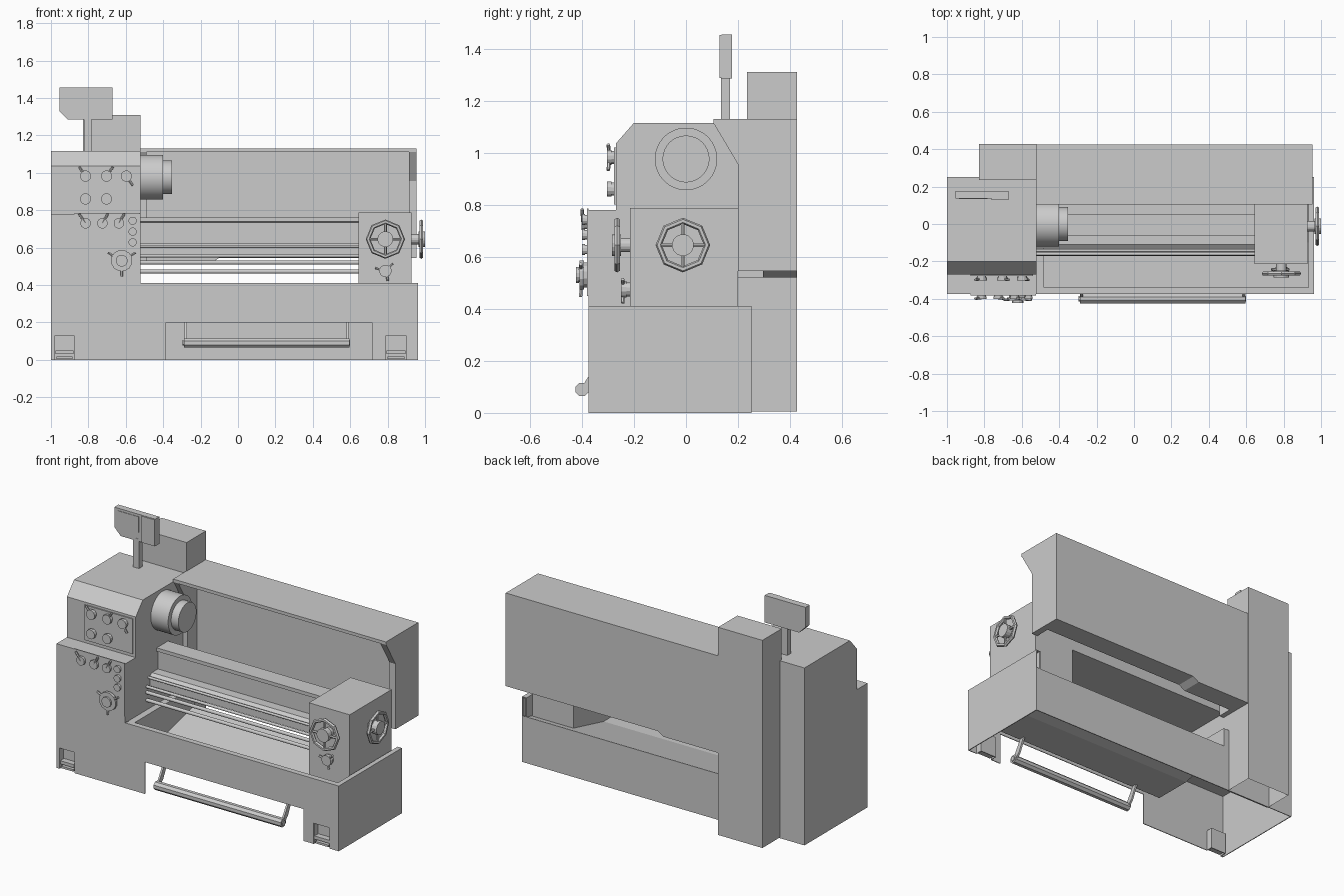
import bpy, bmesh, math
from mathutils import Vector, Matrix


def finish(name, bm):
    bmesh.ops.recalc_face_normals(bm, faces=bm.faces)
    me = bpy.data.meshes.new(name)
    bm.to_mesh(me)
    bm.free()
    ob = bpy.data.objects.new(name, me)
    bpy.context.collection.objects.link(ob)
    return ob


def box(name, x0, x1, y0, y1, z0, z1, open_bottom=False):
    bm = bmesh.new()
    m = Matrix.Translation(((x0 + x1) / 2, (y0 + y1) / 2, (z0 + z1) / 2)) @ \
        Matrix.Diagonal((x1 - x0, y1 - y0, z1 - z0, 1))
    bmesh.ops.create_cube(bm, size=1, matrix=m)
    if open_bottom:
        low = min(bm.faces, key=lambda f: f.calc_center_median().z)
        bmesh.ops.delete(bm, geom=[low], context='FACES_ONLY')
    return finish(name, bm)


def prism(name, pts, axis, a, b):
    """Extrude a profile: axis 'x' takes (y, z) points, axis 'y' takes (x, z)."""
    bm = bmesh.new()
    pos = (lambda p: (a, p[0], p[1])) if axis == 'x' else (lambda p: (p[0], a, p[1]))
    face = bm.faces.new([bm.verts.new(pos(p)) for p in pts])
    ext = bmesh.ops.extrude_face_region(bm, geom=[face])['geom']
    move = Vector((b - a, 0, 0)) if axis == 'x' else Vector((0, b - a, 0))
    bmesh.ops.translate(bm, vec=move, verts=[v for v in ext if isinstance(v, bmesh.types.BMVert)])
    return finish(name, bm)


def rod(name, p, q, r, n=12, smooth=False):
    p, q = Vector(p), Vector(q)
    bm = bmesh.new()
    rot = (q - p).to_track_quat('Z', 'Y').to_matrix().to_4x4()
    m = Matrix.Translation((p + q) / 2) @ rot @ Matrix.Rotation(math.pi / n, 4, 'Z')
    bmesh.ops.create_cone(bm, cap_ends=True, segments=n, radius1=r, radius2=r,
                          depth=(q - p).length, matrix=m)
    ob = finish(name, bm)
    if smooth:
        for poly in ob.data.polygons:
            poly.use_smooth = len(poly.vertices) == 4
    return ob


def wheel(name, base, d, reach):
    """Octagonal handwheel on a shaft along d."""
    base, d = Vector(base), Vector(d)
    c = base + d * (reach - 0.02)
    rot = d.to_track_quat('Z', 'Y')
    bpy.ops.mesh.primitive_torus_add(major_segments=8, minor_segments=6, major_radius=0.093,
                                     minor_radius=0.012, location=c)
    ob = bpy.context.object
    ob.name = name + "_rim"
    ob.rotation_euler = rot.to_euler()
    rod(name + "_shaft", base, base + d * (reach - 0.03), 0.028, 16)
    rod(name + "_hub", c - d * 0.016, base + d * reach, 0.042, 16)
    for k in range(4):
        s = rot @ Vector((math.cos(k * math.pi / 2), math.sin(k * math.pi / 2), 0))
        rod(name + "_spoke", c + s * 0.035, c + s * 0.086, 0.008, 6)


def knob(name, x, y, z, r, depth, lever_angles=(), lever=0.06):
    rod(name + "_collar", (x, y, z), (x, y - depth * 0.4, z), r * 0.85)
    rod(name, (x, y - depth * 0.4, z), (x, y - depth, z), r)
    for a in lever_angles:
        a = math.radians(a)
        yy = y - depth * 0.7
        rod(name + "_lever", (x, yy, z),
            (x + lever * math.cos(a), yy - 0.004, z + lever * math.sin(a)), 0.007, 6)


# Sheet-metal base: front panel with a notch and two foot pockets, open underneath
prism("base_front", [(-1, 0), (-0.98, 0), (-0.98, 0.13), (-0.875, 0.13), (-0.875, 0),
                     (-0.385, 0), (-0.385, 0.2), (0.717, 0.2), (0.717, 0),
                     (0.788, 0), (0.788, 0.13), (0.9, 0.13), (0.9, 0),
                     (0.963, 0), (0.963, 0.41), (-1, 0.41)], 'y', -0.375, -0.37)
box("base_right_end", 0.958, 0.963, -0.375, 0.252, 0, 0.41)
box("base_left_end", -1, -0.995, -0.375, 0.252, 0, 0.41)
box("base_back", -1, 0.963, 0.247, 0.252, 0, 0.29)
box("base_back_left", -1, -0.48, 0.247, 0.252, 0.29, 0.41)

# Chip tray sunk into the base, its floor sloping down to the front
prism("tray_floor", [(-0.34, 0.2), (-0.1, 0.2), (0.252, 0.285), (0.252, 0.29),
                     (-0.1, 0.205), (-0.34, 0.205)], 'x', -0.48, 0.933)
box("tray_front_wall", -0.48, 0.933, -0.345, -0.34, 0.2, 0.41)
for x in (-0.485, 0.933):
    prism("tray_side_wall", [(-0.345, 0.2), (-0.1, 0.2), (0.252, 0.285), (0.252, 0.41),
                             (-0.345, 0.41)], 'x', x, x + 0.005)
box("base_front_rim", -0.52, 0.963, -0.375, -0.34, 0.405, 0.41)
box("base_right_rim", 0.933, 0.963, -0.34, 0.252, 0.405, 0.41)
box("base_left_rim", -0.525, -0.48, -0.34, 0.252, 0.405, 0.41)

# Levelling feet in their pockets
for x0, x1 in ((-0.98, -0.875), (0.788, 0.9)):
    box("foot_pocket_back", x0, x1, -0.335, -0.33, 0, 0.13)
    box("foot_pocket_top", x0, x1, -0.37, -0.33, 0.13, 0.135)
    for x in (x0, x1):
        box("foot_pocket_side", x - 0.002, x + 0.002, -0.37, -0.33, 0, 0.13)
    box("foot_plate", x0 + 0.005, x1 - 0.005, -0.372, -0.33, 0.03, 0.05)
    box("foot_pad", x0 + 0.01, x1 - 0.01, -0.372, -0.33, 0.005, 0.018)

# Foot brake bar with bent arms
rod("brake_bar", (-0.29, -0.4, 0.09), (0.595, -0.4, 0.09), 0.027, 8)
rod("brake_bar_core", (-0.296, -0.4, 0.09), (0.6, -0.4, 0.09), 0.016, 8)
for x in (-0.286, 0.58):
    prism("brake_arm", [(-0.41, 0.085), (-0.395, 0.07), (-0.35, 0.115), (-0.31, 0.2),
                        (-0.34, 0.2), (-0.375, 0.14)], 'x', x, x + 0.012)

# Gearbox and headstock
box("gearbox_base", -1, -0.522, -0.375, 0.252, 0.41, 0.44)
box("gearbox", -1, -0.522, -0.375, 0.252, 0.44, 0.78)
prism("headstock", [(-0.27, 0.78), (-0.27, 1.035), (-0.2, 1.115), (0.252, 1.115), (0.252, 0.78)],
      'x', -1, -0.522)
box("headstock_panel", -0.875, -0.54, -0.277, -0.27, 0.8, 1.02)
box("gearbox_panel", -0.875, -0.524, -0.381, -0.375, 0.45, 0.785)

# Spindle chuck
rod("chuck_body", (-0.53, 0, 0.976), (-0.402, 0, 0.976), 0.12, 40, True)
rod("chuck_nose", (-0.41, 0, 0.976), (-0.352, 0, 0.976), 0.09, 40, True)

# Headstock and gearbox controls
for x, z, lev in ((-0.815, 0.982, (125,)), (-0.703, 0.982, (55,)), (-0.597, 0.982, (-55,)),
                  (-0.815, 0.86, ()), (-0.703, 0.86, ())):
    knob("headstock_knob", x, -0.275, z, 0.03, 0.028, lev)
for x, a in ((-0.815, 125), (-0.725, 60), (-0.637, 60)):
    knob("gearbox_knob", x, -0.38, 0.73, 0.028, 0.022, (a,))
for z in (0.743, 0.685, 0.628):
    knob("gearbox_button", -0.563, -0.38, z, 0.022, 0.02)
knob("feed_selector", -0.622, -0.38, 0.53, 0.058, 0.03, (30, 150, 270), 0.085)
knob("feed_selector_cap", -0.622, -0.405, 0.53, 0.032, 0.017)

# Bed: wide slab with a raised way, and the feed shafts in front of it
prism("bed", [(-0.13, 0.55), (-0.13, 0.61), (-0.11, 0.625), (-0.05, 0.625), (-0.05, 0.735),
              (-0.062, 0.74), (-0.062, 0.762), (0.05, 0.762), (0.05, 0.625), (0.2, 0.625),
              (0.2, 0.55)], 'x', -0.525, 0.65)
for y, z, r in ((-0.142, 0.607, 0.008), (-0.16, 0.556, 0.009),
                (-0.16, 0.52, 0.011), (-0.16, 0.472, 0.011)):
    rod("feed_shaft", (-0.53, y, z), (0.65, y, z), r, 12, True)

# Right-hand pedestal with handwheels, standing on the sloped tray floor
prism("pedestal", [(-0.215, 0.203), (-0.1, 0.203), (0.2, 0.275), (0.2, 0.787), (-0.215, 0.787)],
      'x', 0.643, 0.927)
wheel("front_handwheel", (0.788, -0.215, 0.645), (0, -1, 0), 0.07)
wheel("end_handwheel", (0.927, -0.012, 0.645), (1, 0, 0), 0.073)
knob("clamp_knob", 0.788, -0.215, 0.475, 0.033, 0.035, (45, 165, 285), 0.055)

# Splash guard: back box with a lower left part, hood and end panels
prism("guard_back", [(-0.525, 0.52), (-0.14, 0.52), (-0.1, 0.545), (0.955, 0.545),
                     (0.955, 1.13), (-0.525, 1.13)], 'y', 0.295, 0.426)
box("guard_hood", -0.525, 0.955, 0.105, 0.3, 1.11, 1.13)
for x0, x1, low in ((-0.525, -0.49, 0.52), (0.913, 0.955, 0.545)):
    prism("guard_end", [(0.105, 1.13), (0.105, 1.115), (0.2, 0.955), (0.2, low),
                        (0.426, low), (0.426, 1.13)], 'x', x0, x1)

# Electrical cabinet, open underneath
box("cabinet", -0.83, -0.522, 0.235, 0.427, 0.005, 1.31, True)

# Display on its post
box("display_post", -0.823, -0.783, 0.135, 0.17, 1.11, 1.3)
prism("display", [(-0.955, 1.33), (-0.91, 1.285), (-0.671, 1.285), (-0.671, 1.455),
                  (-0.955, 1.455)], 'y', 0.136, 0.177)
box("display_keypad", -0.762, -0.671, 0.129, 0.137, 1.287, 1.453)
box("display_screen", -0.935, -0.785, 0.133, 0.137, 1.34, 1.44)
